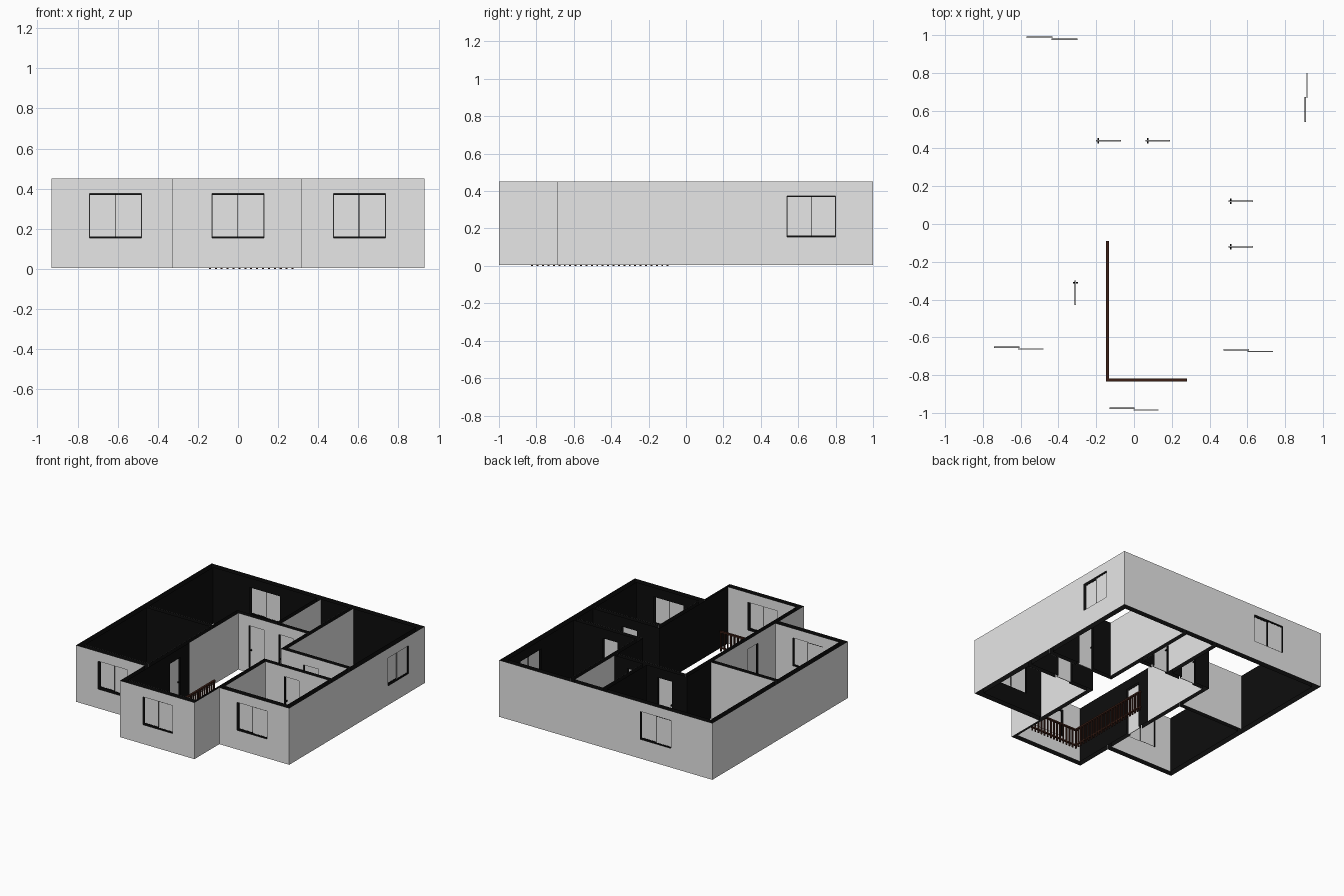
import bpy, bmesh

if "Cube" in bpy.data.objects:
    bpy.data.objects.remove(bpy.data.objects["Cube"])

H = 0.45       # wall height
T = 0.045      # outer wall thickness
B = 0.004      # walls start just above the baluster feet


def material(name, rgb):
    m = bpy.data.materials.new(name)
    m.diffuse_color = (*rgb, 1)
    m.use_nodes = True
    m.node_tree.nodes["Principled BSDF"].inputs["Base Color"].default_value = m.diffuse_color
    return m


GRAY = material("wall gray", (0.8, 0.8, 0.8))
BLACK = material("inner black", (0.004, 0.004, 0.004))
BROWN = material("rail brown", (0.045, 0.014, 0.008))
MATS = [GRAY, BLACK, BROWN]


def finish(name, bm):
    me = bpy.data.meshes.new(name)
    bm.to_mesh(me)
    bm.free()
    for m in MATS:
        me.materials.append(m)
    ob = bpy.data.objects.new(name, me)
    bpy.context.collection.objects.link(ob)
    return ob


def point(axis, pos, u, z):
    return (pos, u, z) if axis == 'x' else (u, pos, z)


def quad(bm, axis, pos, u0, u1, z0, z1, side, mat):
    vs = [bm.verts.new(point(axis, pos, u, z))
          for u, z in ((u0, z0), (u1, z0), (u1, z1), (u0, z1))]
    f = bm.faces.new(vs)
    f.normal_update()
    if f.normal['xyz'.index(axis)] * side < 0:
        f.normal_flip()
    f.material_index = mat


def sheet(bm, axis, pos, a, b, side, mat, holes=()):
    """Vertical wall skin facing `side`, with holes (u0, u1, z0, z1)."""
    layers = [(pos, side, mat)]
    if mat == 0:                       # dark lining inside the open wall cavity
        layers.append((pos - side * 0.002, -side, 1))
    for p, s, m in layers:
        u = a
        for h0, h1, z0, z1 in sorted(holes):
            quad(bm, axis, p, u, h0, B, H, s, m)
            if z0 > B:
                quad(bm, axis, p, h0, h1, B, z0, s, m)
            quad(bm, axis, p, h0, h1, z1, H, s, m)
            u = h1
        quad(bm, axis, p, u, b, B, H, s, m)


def box(bm, axis, pos, depth, u0, u1, z0, z1, mat):
    """Box centred on plane axis=pos."""
    r = bmesh.ops.create_cube(bm, size=1)
    for v in r['verts']:
        v.co = point(axis, pos + v.co.x * depth,
                     (u0 + u1) / 2 + v.co.y * (u1 - u0),
                     (z0 + z1) / 2 + v.co.z * (z1 - z0))
    for f in {f for v in r['verts'] for f in v.link_faces}:
        f.material_index = mat


def win(a, b):
    return (a, b, 0.155, 0.375)


def door(a, b):
    return (a, b, 0.0, 0.375)


W_FL, W_FM, W_FR = win(-0.74, -0.48), win(-0.13, 0.13), win(0.475, 0.735)
W_B, W_R = win(-0.57, -0.30), win(0.54, 0.80)
D_BL, D_BATH, D_SIDE = door(-0.20, -0.07), door(0.06, 0.19), door(0.50, 0.63)
D_FL = door(-0.43, -0.30)

# outer skin
bm = bmesh.new()
for args in (
    ('y', -0.69, -0.93, -0.33, -1, 0, [W_FL]),
    ('x', -0.33, -1, -0.69, -1, 0),
    ('y', -1, -0.33, 0.32, -1, 0, [W_FM]),
    ('x', 0.32, -1, -0.69, 1, 0),
    ('y', -0.69, 0.32, 0.93, -1, 0, [W_FR]),
    ('x', 0.93, -0.69, 1, 1, 0, [W_R]),
    ('y', 1, -0.93, 0.93, 1, 0, [W_B]),
    ('x', -0.93, -0.69, 1, -1, 0),
):
    sheet(bm, *args)
finish("outer_walls", bm)

# inner skins, room by room
XL, XR, YF, YB = -0.93 + T, 0.93 - T, -0.69 + T, 1 - T
rooms = {
    "front_left_room": [
        ('x', XL, YF, 0.122, 1, 1),
        ('y', YF, XL, -0.328, 1, 0, [W_FL]),
        ('x', -0.328, YF, 0.122, -1, 0, [D_FL]),
        ('y', 0.122, XL, -0.328, -1, 1)],
    "back_left_room": [
        ('x', XL, 0.158, YB, 1, 1),
        ('y', YB, XL, 0.022, -1, 1, [W_B]),
        ('y', 0.158, XL, -0.328, 1, 0),
        ('x', -0.328, 0.158, 0.458, -1, 1),
        ('y', 0.458, -0.328, 0.022, 1, 1, [D_BL]),
        ('x', 0.022, 0.458, YB, -1, 1)],
    "bathroom": [
        ('x', 0.058, 0.458, YB, 1, 0),
        ('x', 0.302, 0.458, YB, -1, 0),
        ('y', YB, 0.058, 0.302, -1, 1),
        ('y', 0.458, 0.058, 0.302, 1, 1, [(0.065, 0.19, 0, 0.375)])],
    "back_right_room": [
        ('x', 0.338, 0.138, YB, 1, 0),
        ('x', XR, 0.138, YB, -1, 1, [W_R]),
        ('y', YB, 0.338, XR, -1, 1),
        ('y', 0.138, 0.338, XR, 1, 1, [D_SIDE])],
    "front_right_room": [
        ('x', 0.338, YF, -0.138, 1, 0),
        ('x', XR, YF, -0.138, -1, 1),
        ('y', YF, 0.338, XR, 1, 1, [W_FR]),
        ('y', -0.138, 0.338, XR, -1, 0, [D_SIDE])],
    "hall": [
        ('x', -0.292, -1 + T, -0.19, 1, 1, [D_FL]),
        ('x', -0.292, -0.19, 0.422, 1, 0),
        ('y', 0.422, -0.292, 0.302, -1, 0, [D_BL, D_BATH]),
        ('x', 0.302, 0.102, 0.422, -1, 1),
        ('y', 0.102, 0.302, XR, -1, 0, [D_SIDE]),
        ('x', XR, -0.102, 0.102, -1, 1),
        ('y', -0.102, 0.302, XR, 1, 1, [D_SIDE]),
        ('x', 0.302, -1 + T, -0.102, -1, 1),
        ('y', -1 + T, -0.292, 0.302, 1, 0, [W_FM])],
}
for name, skins in rooms.items():
    bm = bmesh.new()
    for args in skins:
        sheet(bm, *args)
    finish(name + "_walls", bm)


# sliding windows: two staggered sashes with dark edges
def window(name, axis, pos, hole, flip):
    a, b, z0, z1 = hole
    mid = (a + b) / 2
    bm = bmesh.new()
    for u0, u1, off in ((a, mid + 0.003, -0.005 * flip), (mid - 0.003, b, 0.005 * flip)):
        p = pos + off
        box(bm, axis, p, 0.004, u0, u1, z0, z1, 0)
        box(bm, axis, p, 0.007, u0, u1, z0, z0 + 0.007, 1)
        box(bm, axis, p, 0.007, u0, u1, z1 - 0.007, z1, 1)
        for u in (u0, u1 - 0.003):
            box(bm, axis, p, 0.007, u, u + 0.003, z0, z1, 1)
    finish(name, bm)


window("front_left_window", 'y', -0.657, W_FL, -1)
window("front_middle_window", 'y', -0.98, W_FM, -1)
window("front_right_window", 'y', -0.67, W_FR, -1)
window("back_window", 'y', 0.983, W_B, -1)
window("right_window", 'x', 0.911, W_R, 1)


# doors: thin leaf, dark edge strips, handle on both faces
def make_door(name, axis, pos, hole, handle):
    a, b, z0, z1 = hole
    bm = bmesh.new()
    box(bm, axis, pos, 0.005, a, b, B, z1, 0)
    for u in (a, b - 0.003):
        box(bm, axis, pos, 0.008, u, u + 0.003, B, z1, 1)
    box(bm, axis, pos, 0.008, a, b, z1 - 0.004, z1, 1)
    box(bm, axis, pos, 0.028, handle - 0.004, handle + 0.004, 0.176, 0.186, 1)
    finish(name, bm)


make_door("back_left_door", 'y', 0.44, D_BL, -0.188)
make_door("bathroom_door", 'y', 0.44, D_BATH, 0.072)
make_door("back_right_door", 'y', 0.12, D_SIDE, 0.512)
make_door("front_right_door", 'y', -0.12, D_SIDE, 0.512)
make_door("front_left_door", 'x', -0.31, D_FL, -0.312)


# stair railing: top rail, lower rail and balusters on two sides
def railing(name, axis, pos, a, b):
    bm = bmesh.new()
    box(bm, axis, pos, 0.016, a, b, 0.148, 0.16, 2)
    box(bm, axis, pos, 0.012, a, b, 0.022, 0.032, 2)
    n = round((b - a) / 0.03)
    for i in range(n + 1):
        u = a + 0.008 + (b - a - 0.016) * i / n
        box(bm, axis, pos, 0.009, u - 0.005, u + 0.005, 0, 0.15, 2)
    finish(name, bm)


railing("side_railing", 'x', -0.14, -0.83, -0.09)
railing("front_railing", 'y', -0.825, -0.148, 0.28)
